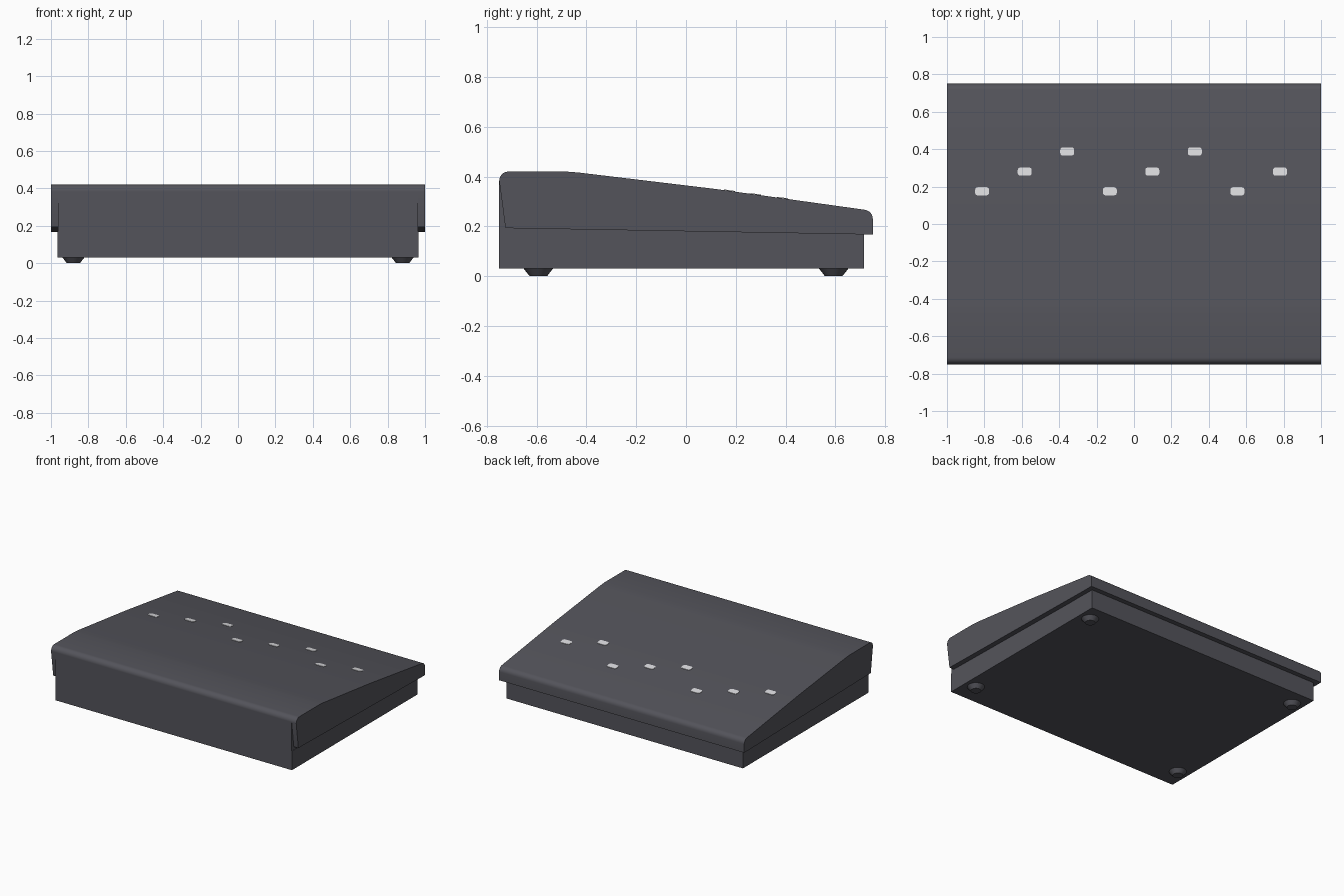
import bpy, bmesh, math

if "Cube" in bpy.data.objects:
    bpy.data.objects.remove(bpy.data.objects["Cube"])


def material(name, rgb):
    m = bpy.data.materials.new(name)
    m.diffuse_color = (*rgb, 1)
    m.use_nodes = True
    m.node_tree.nodes["Principled BSDF"].inputs["Base Color"].default_value = m.diffuse_color
    return m


CHARCOAL = material("charcoal plastic", (0.088, 0.088, 0.104))
LIGHT = material("pale light", (0.72, 0.72, 0.74))


def finish(bm, name, mat, smooth=True):
    bmesh.ops.recalc_face_normals(bm, faces=bm.faces)
    me = bpy.data.meshes.new(name)
    bm.to_mesh(me)
    bm.free()
    me.materials.append(mat)
    ob = bpy.data.objects.new(name, me)
    bpy.context.collection.objects.link(ob)
    if smooth:
        bpy.context.view_layer.objects.active = ob
        bpy.ops.object.select_all(action='DESELECT')
        ob.select_set(True)
        bpy.ops.object.shade_smooth_by_angle(angle=math.radians(25))
    return ob


def extrude_x(name, profile, half, mat):
    """Side profile of (y, z) points swept from -half to +half in x."""
    bm = bmesh.new()
    face = bm.faces.new([bm.verts.new((-half, y, z)) for y, z in profile])
    out = bmesh.ops.extrude_face_region(bm, geom=[face])
    verts = [v for v in out["geom"] if isinstance(v, bmesh.types.BMVert)]
    bmesh.ops.translate(bm, vec=(2 * half, 0, 0), verts=verts)
    return finish(bm, name, mat)


def arc(cy, cz, r, a0, a1, n=6):
    angles = [math.radians(a0 + (a1 - a0) * i / n) for i in range(n + 1)]
    return [(cy + r * math.cos(a), cz + r * math.sin(a)) for a in angles]


# Sloping lid, its front lower edge drawn back to expose the body
R = 0.037
lid = ([(-0.725, 0.193)] + arc(-0.75 + R, 0.42 - R, R, 180, 90)
       + [(-0.48, 0.42), (-0.43, 0.416), (0.12, 0.35)]
       + arc(0.75 - R, 0.267 - R, R, 82, 0)
       + [(0.75, 0.168), (0.70, 0.168)])
extrude_x("lid", lid, 1.0, CHARCOAL)

# Core under the lid, forming the upper part of the front wall
extrude_x("front_wall_core", [(-0.75, 0.17), (-0.75, 0.383), (-0.70, 0.38),
                              (0.6, 0.22), (0.70, 0.17)], 0.963, CHARCOAL)

# Lower tray
extrude_x("base_tray", [(-0.75, 0.03), (-0.75, 0.17), (0.715, 0.17),
                        (0.715, 0.03)], 0.965, CHARCOAL)

# Four tapered feet
for sx in (-1, 1):
    for sy in (-1, 1):
        bm = bmesh.new()
        bmesh.ops.create_cone(bm, cap_ends=True, segments=24, radius1=0.035,
                              radius2=0.06, depth=0.032)
        bmesh.ops.translate(bm, vec=(sx * 0.88, sy * 0.593, 0.016), verts=bm.verts)
        finish(bm, "foot", CHARCOAL)

# Indicator lights: rounded plates lying on the slope in three rows
rows = (0.175, 0.28, 0.388)
W, H, C = 0.0375, 0.022, 0.014
for i in range(8):
    cx, cy = -0.812 + i * 0.2275, rows[i % 3]
    bm = bmesh.new()
    pts = []
    for qx, qy, a0 in ((1, 1, 0), (-1, 1, 90), (-1, -1, 180), (1, -1, 270)):
        pts += arc(qx * (W - C), qy * (H - C), C, a0, a0 + 90, 3)
    slope = lambda y: 0.35 - (y - 0.12) * (0.35 - 0.2666) / (0.7181 - 0.12)
    face = bm.faces.new([bm.verts.new((cx + x, cy + y, slope(cy + y) - 0.003))
                         for x, y in pts])
    out = bmesh.ops.extrude_face_region(bm, geom=[face])
    bmesh.ops.translate(bm, vec=(0, 0, 0.006),
                        verts=[v for v in out["geom"] if isinstance(v, bmesh.types.BMVert)])
    finish(bm, "indicator_light", LIGHT)
